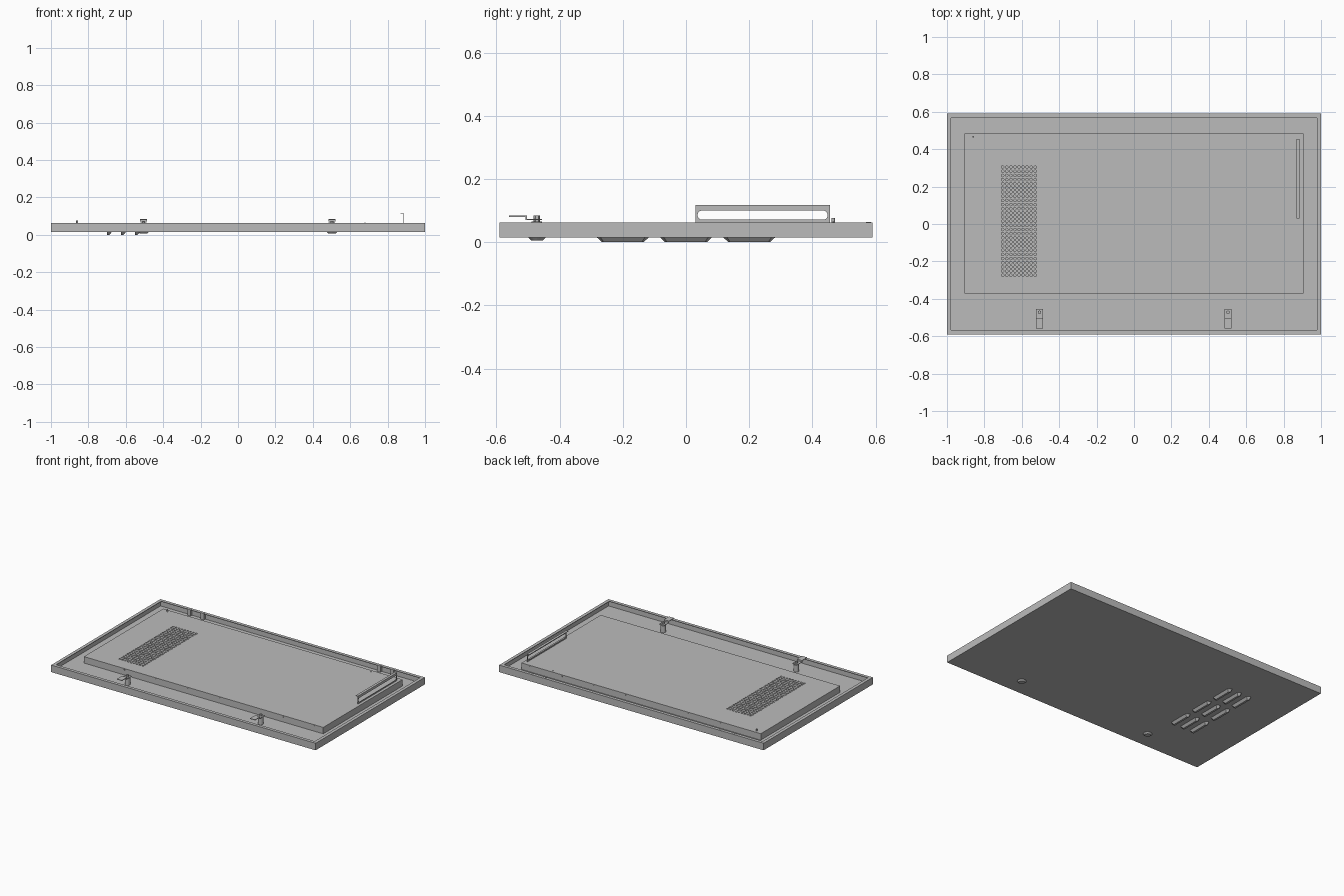
import bpy, bmesh, math
from mathutils import Vector

cube = bpy.data.objects.get("Cube")
if cube:
    bpy.data.objects.remove(cube, do_unlink=True)

steel = bpy.data.materials.new("grey steel")
steel.use_nodes = True
steel.diffuse_color = (0.5, 0.5, 0.5, 1)
steel.node_tree.nodes["Principled BSDF"].inputs["Base Color"].default_value = (0.5, 0.5, 0.5, 1)

HX, HY = 1.0, 0.59            # door half size
Z0, Z1 = 0.015, 0.063         # door underside and rim top
T = 0.004                     # sheet thickness


def finish(name, bm):
    bmesh.ops.recalc_face_normals(bm, faces=bm.faces)
    mesh = bpy.data.meshes.new(name)
    bm.to_mesh(mesh)
    bm.free()
    mesh.materials.append(steel)
    obj = bpy.data.objects.new(name, mesh)
    bpy.context.collection.objects.link(obj)
    return obj


def add_box(bm, x0, x1, y0, y1, z0, z1):
    made = bmesh.ops.create_cube(bm, size=1)["verts"]
    for v in made:
        v.co = Vector(((x0 + x1) / 2 + v.co.x * (x1 - x0),
                       (y0 + y1) / 2 + v.co.y * (y1 - y0),
                       (z0 + z1) / 2 + v.co.z * (z1 - z0)))


def boxes(name, dims):
    bm = bmesh.new()
    for d in dims:
        add_box(bm, *d)
    return finish(name, bm)


def add_cone(bm, centre, r0, r1, z0, z1, sides=24):
    made = bmesh.ops.create_cone(bm, cap_ends=True, segments=sides,
                                 radius1=r0, radius2=r1, depth=z1 - z0)["verts"]
    bmesh.ops.translate(bm, verts=made, vec=(*centre, (z0 + z1) / 2))


def ring(x0, x1, y0, y1, w, z0, z1):
    return [(x0, x1, y0, y0 + w, z0, z1), (x0, x1, y1 - w, y1, z0, z1),
            (x0, x0 + w, y0 + w, y1 - w, z0, z1), (x1 - w, x1, y0 + w, y1 - w, z0, z1)]


# Door pan: skin, side walls and the folded return lip
boxes("door_skin", [(-HX, HX, -HY, HY, Z0, Z0 + T)])
boxes("door_walls", ring(-HX, HX, -HY, HY, T, Z0 + T, Z1))
boxes("return_lip", ring(-HX + T, HX - T, -HY + T, HY - T, 0.018, Z1 - T, Z1))

# Raised inner tray with its walls
BX, BY0, BY1 = 0.905, -0.372, 0.485
boxes("tray_walls", ring(-BX, BX, BY0, BY1, T, Z0 + T, Z1 - T))

# Tray top, with a panel of ventilation holes
PX0, PX1, PY0, PY1 = -0.713, -0.517, -0.285, 0.315
boxes("tray_top", [(-BX, PX0, BY0, BY1, Z1 - T, Z1), (PX1, BX, BY0, BY1, Z1 - T, Z1),
                   (PX0, PX1, BY0, PY0, Z1 - T, Z1), (PX0, PX1, PY1, BY1, Z1 - T, Z1)])
COLS, ROWS = 9, 27
dx, dy = (PX1 - PX0) / COLS, (PY1 - PY0) / ROWS
bm = bmesh.new()
for i in range(COLS):
    for j in range(ROWS):
        cx, cy = PX0 + (i + 0.5) * dx, PY0 + (j + 0.5) * dy
        outer, inner = [], []
        for k in range(8):
            c, s = math.cos(k * math.pi / 4), math.sin(k * math.pi / 4)
            m = max(abs(c), abs(s))
            outer.append(bm.verts.new((cx + c / m * dx / 2, cy + s / m * dy / 2, Z1)))
            inner.append(bm.verts.new((cx + c * 0.007, cy + s * 0.007, Z1)))
        for k in range(8):
            n = (k + 1) % 8
            bm.faces.new((outer[k], outer[n], inner[n], inner[k]))
bmesh.ops.remove_doubles(bm, verts=bm.verts, dist=0.0005)
vent = finish("vent_panel", bm)
thick = vent.modifiers.new("thickness", "SOLIDIFY")
thick.thickness = T
thick.offset = -1

# Spot welds along the tray walls, and studs on the tray top
welds = []
for i in range(8):
    x = -0.84 + i * 0.24
    for y in (BY0 - 0.002, BY1):
        welds.append((x - 0.004, x + 0.004, y, y + 0.002, 0.05, 0.057))
boxes("tray_welds", welds)
bm = bmesh.new()
add_cone(bm, (-0.86, 0.466), 0.005, 0.005, Z1, 0.077, 12)
add_cone(bm, (0.68, 0.466), 0.003, 0.003, Z1, 0.065, 12)
finish("tray_studs", bm)

# Grip: upright plate with a long rounded slot, and a folded top flange
GX, GY0, GY1, GZ = 0.884, 0.03, 0.455, 0.117
bm = bmesh.new()
frame = [(GY0, Z1), (GY1, Z1), (GY1, GZ), (GY0, GZ)]
slot = []
R, SZ = 0.0145, 0.0855
for cy, start in ((GY1 - 0.021, -90), (GY0 + 0.021, 90)):
    for k in range(13):
        a = math.radians(start + k * 15)
        slot.append((cy + R * math.cos(a), SZ + R * math.sin(a)))
edges = []
for loop in (frame, slot):
    vs = [bm.verts.new((GX, y, z)) for y, z in loop]
    edges += [bm.edges.new((vs[k], vs[(k + 1) % len(vs)])) for k in range(len(vs))]
bmesh.ops.triangle_fill(bm, use_beauty=True, edges=edges, normal=(1, 0, 0))
grip = finish("grip_plate", bm)
thick = grip.modifiers.new("thickness", "SOLIDIFY")
thick.thickness = 0.003
thick.offset = 0
boxes("grip_flange", [(0.868, GX, GY0, GY1, GZ - 0.003, GZ)])

# Two quarter-turn locks: barrel, nut, cranked cam and outside bezel
for side, x in (("right", -0.505), ("left", 0.502)):
    y = -0.472
    bm = bmesh.new()
    add_cone(bm, (x, y), 0.019, 0.028, 0.006, Z0)
    add_cone(bm, (x, y), 0.017, 0.017, Z0, 0.066)
    add_cone(bm, (x, y), 0.01, 0.01, 0.066, 0.085, 6)
    lock = finish(side + "_lock", bm)
    boxes(side + "_lock_cam", [
        (x - 0.019, x + 0.019, -0.505, -0.455, 0.07, 0.074),
        (x - 0.019, x + 0.019, -0.508, -0.504, 0.07, 0.084),
        (x - 0.019, x + 0.019, -0.56, -0.504, 0.08, 0.084)])

# Hinge brackets at the back edge
boxes("hinge_brackets", [(x - 0.012, x + 0.012, 0.57, HY - T, Z0 + T, Z1 + 0.001)
                         for x in (-0.77, -0.67, 0.665, 0.765)])

# Pressed louvre hoods on the underside
bm = bmesh.new()
for x in (-0.7, -0.625, -0.55):
    for y in (-0.2, 0, 0.2):
        base = [(x, -0.082), (x + 0.006, -0.082), (x + 0.026, -0.07),
                (x + 0.026, 0.07), (x + 0.006, 0.082), (x, 0.082)]
        lip = [(x, -0.066), (x + 0.006, -0.066), (x + 0.013, -0.06),
               (x + 0.013, 0.06), (x + 0.006, 0.066), (x, 0.066)]
        top = [bm.verts.new((px, y + py, Z0)) for px, py in base]
        low = [bm.verts.new((px, y + py, 0)) for px, py in lip]
        bm.faces.new(low)
        bm.faces.new(top)
        for k in range(6):
            n = (k + 1) % 6
            bm.faces.new((top[k], top[n], low[n], low[k]))
finish("louvre_hoods", bm)
